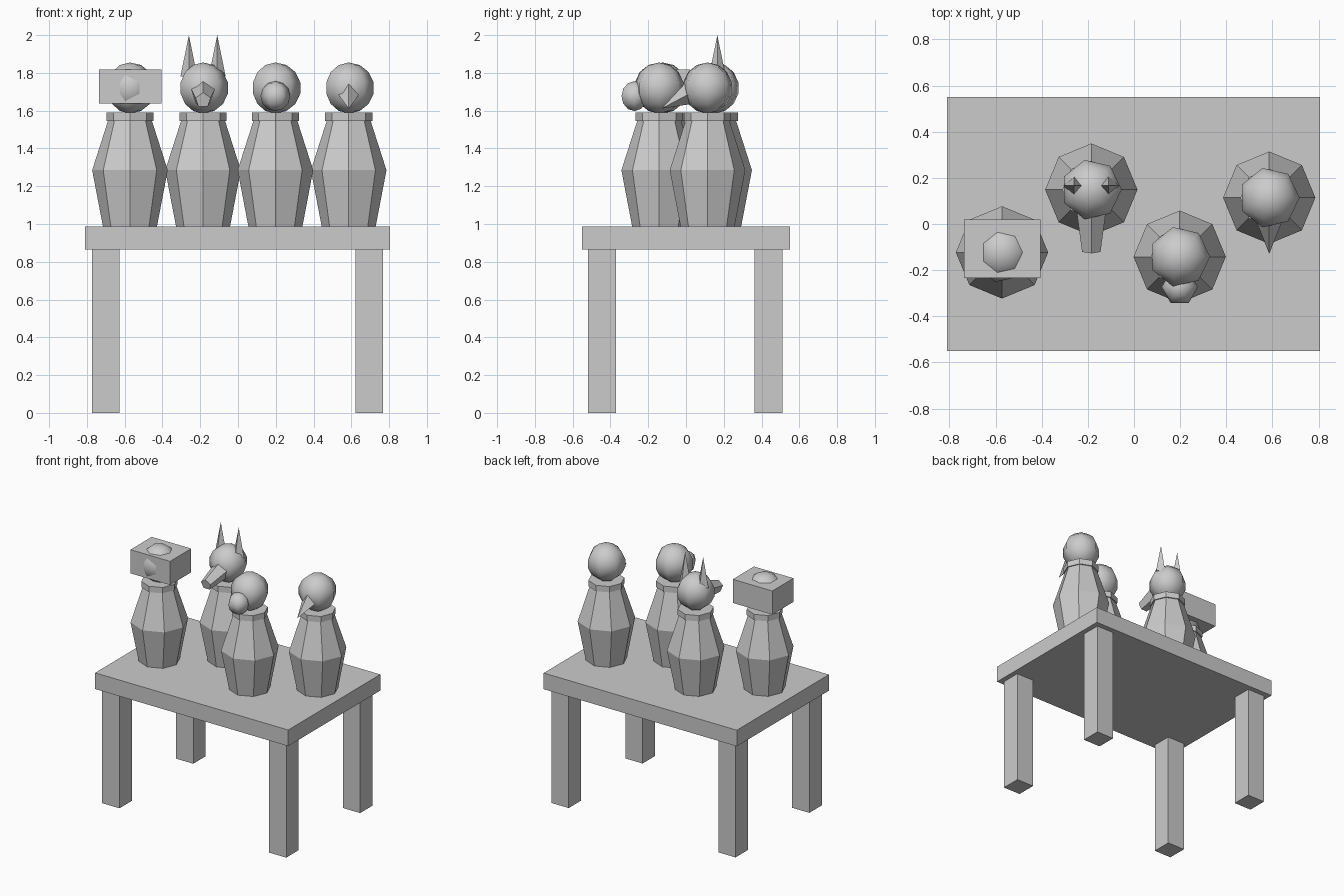
import bpy, bmesh
from math import cos, sin, pi
from mathutils import Vector, Matrix

if "Cube" in bpy.data.objects:
    bpy.data.objects.remove(bpy.data.objects["Cube"])


def finish(name, bm, smooth=False):
    bmesh.ops.recalc_face_normals(bm, faces=bm.faces)
    for f in bm.faces:
        f.smooth = smooth
    me = bpy.data.meshes.new(name)
    bm.to_mesh(me)
    bm.free()
    ob = bpy.data.objects.new(name, me)
    bpy.context.collection.objects.link(ob)
    return ob


def box(name, lo, hi):
    bm = bmesh.new()
    lo, hi = Vector(lo), Vector(hi)
    m = Matrix.Translation((lo + hi) / 2) @ Matrix.Diagonal((*(hi - lo), 1))
    bmesh.ops.create_cube(bm, size=1, matrix=m)
    return finish(name, bm)


def lathe(name, profile, sides, matrix, start=0.0, smooth=False):
    """Surface of revolution about local z; radius 0 makes a pole."""
    bm = bmesh.new()
    rings = []
    for r, z in profile:
        n = sides if r > 1e-6 else 1
        rings.append([bm.verts.new((r * cos(start + 2 * pi * i / sides),
                                    r * sin(start + 2 * pi * i / sides), z)) for i in range(n)])
    for a, b in zip(rings, rings[1:]):
        for i in range(sides):
            j = (i + 1) % sides
            quad = [a[i % len(a)], a[j % len(a)], b[j % len(b)], b[i % len(b)]]
            bm.faces.new(list(dict.fromkeys(quad)))
    for ring in (rings[0], rings[-1]):
        if len(ring) > 1:
            bm.faces.new(ring)
    bm.transform(matrix)
    return finish(name, bm, smooth)


def ball(name, centre, r, sides, rings):
    prof = [(r * sin(pi * k / rings), -r * cos(pi * k / rings)) for k in range(rings + 1)]
    prof[0], prof[-1] = (0, -r), (0, r)
    return lathe(name, prof, sides, Matrix.Translation(centre), smooth=True)


def spike(name, base, tip, r0, r1, sides):
    """Cone in the yz plane from base to tip, with one corner pointing up."""
    base, tip = Vector(base), Vector(tip)
    d = tip - base
    zax = d.normalized()
    xax = Vector((1, 0, 0))
    yax = zax.cross(xax)
    if yax.z < 0:
        xax, yax = -xax, -yax
    m = Matrix.Translation(base) @ Matrix((xax, yax, zax)).transposed().to_4x4()
    return lathe(name, [(r0, 0), (r1, d.length)], sides, m, start=pi / 2)


# table
box("table_top", (-0.81, -0.55, 0.865), (0.805, 0.55, 0.987))
for side, x in (("left", -0.70), ("right", 0.695)):
    for end, y in (("front", -0.445), ("back", 0.437)):
        box(f"{end}_{side}_leg", (x - 0.072, y - 0.074, 0), (x + 0.072, y + 0.074, 0.87))

# jars with collars and round heads
TOP, HEAD = 0.987, 1.72
jars = {"boxed": (-0.572, -0.123), "eared": (-0.185, 0.149),
        "muzzled": (0.198, -0.142), "beaked": (0.586, 0.114)}
for kind, (x, y) in jars.items():
    at = Matrix.Translation((x, y, 0))
    lathe(f"{kind}_jar_body", [(0.143, TOP), (0.2, 1.285), (0.115, 1.55)], 8, at)
    lathe(f"{kind}_jar_collar", [(0.125, 1.546), (0.125, 1.59)], 8, at)
    ball(f"{kind}_jar_head", (x, y, HEAD), 0.135, 7, 7)

# square headdress
box("headdress", (-0.736, -0.233, 1.638), (-0.405, 0.02, 1.817))

# pointed ears and long snout
x, y = jars["eared"]
for side, s in (("left", -1), ("right", 1)):
    lathe(f"{side}_ear", [(0.045, 1.78), (0, 2.0)], 4,
          Matrix.Translation((x + s * 0.075, 0.166, 0)))
spike("snout", (x, 0.12, 1.71), (x, -0.118, 1.655), 0.075, 0.042, 5)

# round muzzle
x, y = jars["muzzled"]
ball("muzzle", (x, -0.273, 1.677), 0.079, 6, 6)

# beak
x, y = jars["beaked"]
spike("beak", (x, 0.023, 1.692), (x, -0.127, 1.612), 0.06, 0.001, 4)
